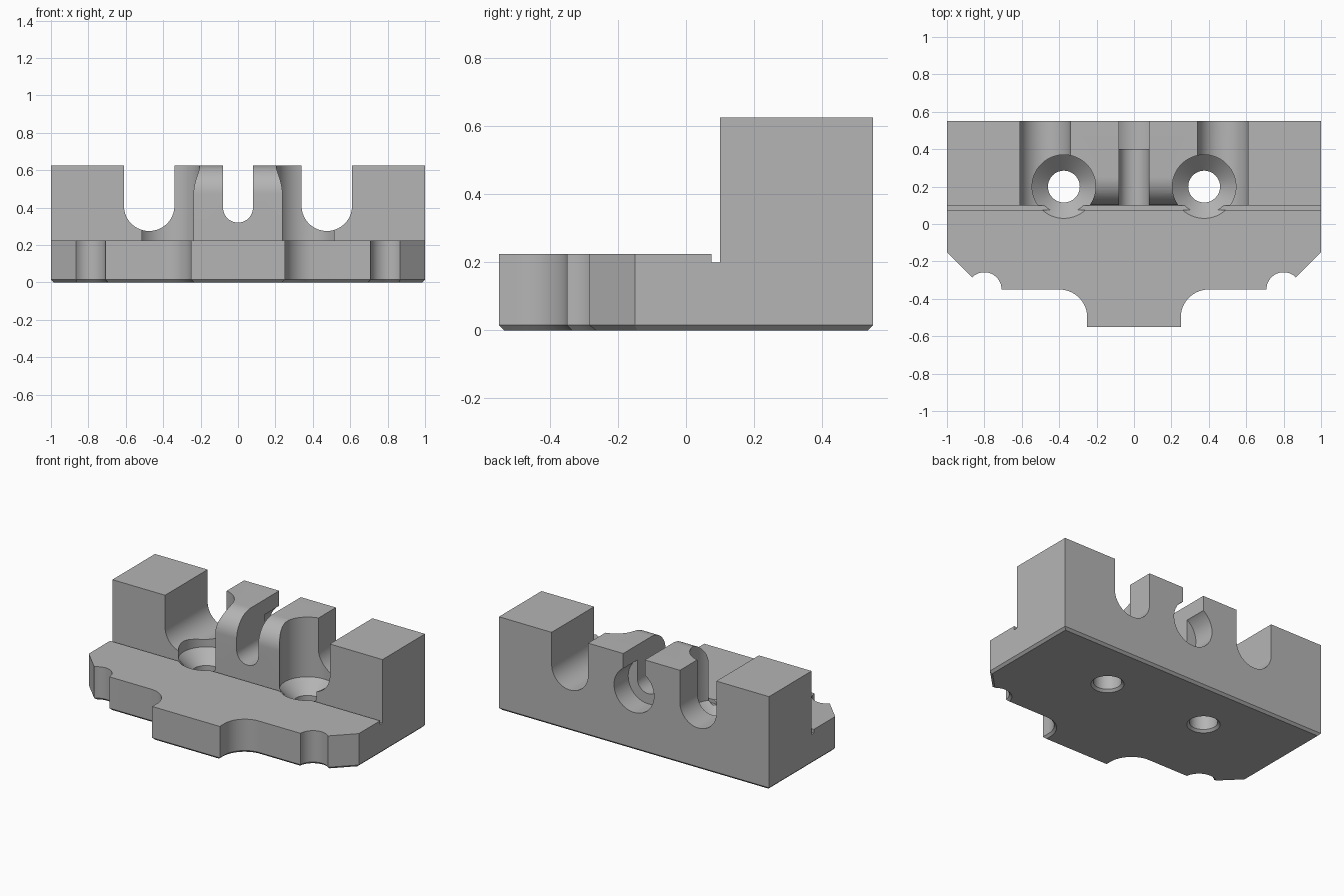
import bpy, bmesh
from math import pi, cos, sin, radians
from mathutils import Matrix, Vector

cube = bpy.data.objects.get("Cube")
if cube:
    bpy.data.objects.remove(cube, do_unlink=True)

grey = bpy.data.materials.new("plain grey")
grey.use_nodes = True
grey.diffuse_color = (0.46, 0.46, 0.46, 1)
grey.node_tree.nodes["Principled BSDF"].inputs["Base Color"].default_value = grey.diffuse_color


def arc(cx, cy, r, start, end, n=16):
    """Points on a circle from start to end, in degrees."""
    angles = [radians(start + (end - start) * i / n) for i in range(n + 1)]
    return [(cx + r * cos(a), cy + r * sin(a)) for a in angles]


def to_object(name, bm):
    bmesh.ops.recalc_face_normals(bm, faces=bm.faces)
    mesh = bpy.data.meshes.new(name)
    bm.to_mesh(mesh)
    bm.free()
    mesh.materials.append(grey)
    obj = bpy.data.objects.new(name, mesh)
    bpy.context.collection.objects.link(obj)
    return obj


def prism(name, points, axis, low, high, chamfer=0):
    """Extrude a 2D profile along an axis; chamfer tapers the low end outward."""
    place = {"x": lambda a, b: (low, a, b),
             "y": lambda a, b: (a, low, b),
             "z": lambda a, b: (a, b, low)}[axis]
    along = Vector([(high - low) * (axis == k) for k in "xyz"])
    bm = bmesh.new()
    base = bm.faces.new([bm.verts.new(place(*p)) for p in points])
    top = bmesh.ops.extrude_face_region(bm, geom=[base], use_keep_orig=True)["geom"]
    bmesh.ops.translate(bm, vec=along, verts=[v for v in top if isinstance(v, bmesh.types.BMVert)])
    bmesh.ops.recalc_face_normals(bm, faces=bm.faces)
    if chamfer:
        bottom = min(bm.faces, key=lambda f: f.calc_center_median().z)
        bmesh.ops.inset_region(bm, faces=[bottom], thickness=chamfer, depth=chamfer,
                               use_even_offset=True)
    return to_object(name, bm)


def lathe(name, profile, x, y):
    bm = bmesh.new()
    verts = [bm.verts.new((r, 0, z)) for r, z in profile]
    edges = [bm.edges.new(pair) for pair in zip(verts, verts[1:])]
    bmesh.ops.spin(bm, geom=verts + edges, cent=(0, 0, 0), axis=(0, 0, 1),
                   angle=2 * pi, steps=64)
    bmesh.ops.remove_doubles(bm, verts=bm.verts, dist=0.0001)
    bmesh.ops.transform(bm, matrix=Matrix.Translation((x, y, 0)), verts=bm.verts)
    return to_object(name, bm)


def u_slot(name, x, z, r):
    """Open-topped round-bottomed channel running front to back."""
    points = [(x - r, 1)] + arc(x, z, r, 180, 360, 32) + [(x + r, 1)]
    return prism(name, points, "y", -0.2, 0.8)


# Body: notched outline, chamfered along the underside
half = ([(1, 0.55), (1, -0.15)]
        + arc(0.8, -0.35, 0.092, 45, 180)
        + arc(0.4, -0.5, 0.15, 90, 180)
        + [(0.25, -0.55)])
outline = half + [(-x, y) for x, y in reversed(half)]
body = prism("mounting_block", outline, "z", 0.015, 0.625, chamfer=0.015)

# Low front shelf with a shallow groove at the foot of the wall
cutters = [prism("shelf_cutter",
                 [(-1, 1), (-1, 0.225), (0.075, 0.225), (0.075, 0.2), (0.1, 0.2), (0.1, 1)],
                 "x", -1.2, 1.2)]

# Rounded upper front edge of the two middle posts
cutters.append(prism("post_rounding_cutter",
                     [(0.05, 0.475)] + arc(0.25, 0.475, 0.15, 180, 90) + [(0.25, 0.7), (0.05, 0.7)],
                     "x", -0.4, 0.4))

# Centre slot with a wider round pocket from the back
cutters.append(u_slot("centre_slot_cutter", 0, 0.4, 0.08))
cutters.append(prism("back_pocket_cutter", arc(0, 0.4, 0.148, 0, 360, 64)[:-1], "y", 0.4, 0.8))

# Side channels and countersunk screw holes
screw = [(0, -0.01), (0.11, -0.01), (0.085, 0.015), (0.085, 0.14),
         (0.17, 0.225), (0.17, 0.8), (0, 0.8)]
for side, s in (("right", -1), ("left", 1)):
    cutters.append(u_slot(side + "_channel_cutter", s * 0.475, 0.41, 0.135))
    cutters.append(lathe(side + "_screw_cutter", screw, s * 0.375, 0.2))

bpy.ops.object.select_all(action="DESELECT")
bpy.context.view_layer.objects.active = body
body.select_set(True)
for cutter in cutters:
    cut = body.modifiers.new(cutter.name, "BOOLEAN")
    cut.operation = "DIFFERENCE"
    cut.solver = "EXACT"
    cut.object = cutter
    bpy.ops.object.modifier_apply(modifier=cut.name)
    bpy.data.objects.remove(cutter, do_unlink=True)
bpy.ops.object.shade_smooth_by_angle(angle=radians(25))
